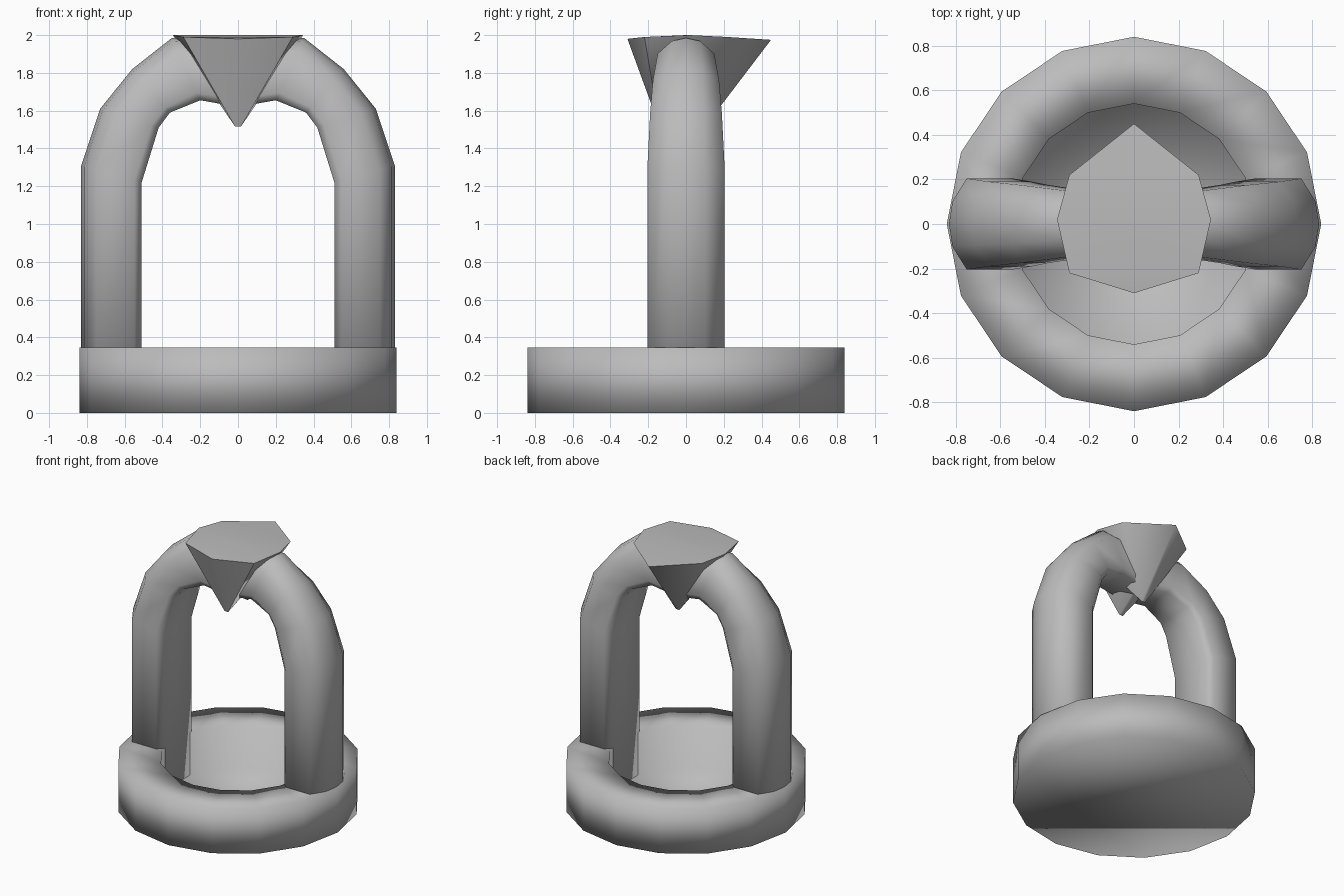
import bpy, bmesh
from math import cos, sin, pi, radians

old = bpy.data.objects.get("Cube")
if old:
    bpy.data.objects.remove(old, do_unlink=True)

grey = bpy.data.materials.new("plain_grey")
grey.use_nodes = True
colour = (0.5, 0.5, 0.5, 1)
grey.diffuse_color = colour
grey.node_tree.nodes["Principled BSDF"].inputs["Base Color"].default_value = colour


def finish(name, bm, angle=None):
    """Turn a bmesh into a smooth shaded grey object."""
    bmesh.ops.recalc_face_normals(bm, faces=bm.faces)
    mesh = bpy.data.meshes.new(name)
    bm.to_mesh(mesh)
    bm.free()
    mesh.materials.append(grey)
    obj = bpy.data.objects.new(name, mesh)
    bpy.context.collection.objects.link(obj)
    bpy.ops.object.select_all(action='DESELECT')
    obj.select_set(True)
    bpy.context.view_layer.objects.active = obj
    if angle:
        bpy.ops.object.shade_smooth_by_angle(angle=radians(angle))
    else:
        bpy.ops.object.shade_smooth()


def loft(bm, rings):
    """Skin a list of closed rings and cap both ends."""
    loops = [[bm.verts.new(p) for p in ring] for ring in rings]
    n = len(loops[0])
    for a, b in zip(loops, loops[1:]):
        for i in range(n):
            j = (i + 1) % n
            bm.faces.new((a[i], a[j], b[j], b[i]))
    bm.faces.new(loops[0])
    bm.faces.new(loops[-1])


# Round base dish: outer wall, flat rim, inner wall and floor
SIDES = 16
profile = [(0.84, 0), (0.84, 0.345), (0.54, 0.345), (0.54, 0.02)]
bm = bmesh.new()
loft(bm, [[(r * cos(2 * pi * i / SIDES), r * sin(2 * pi * i / SIDES), z)
           for i in range(SIDES)] for r, z in profile])
finish("base_dish", bm)

# Arch: each station has an outer point, an inner point and a half width
stations = [((0.83, 0.02), (0.51, 0.02), 0.205),
            ((0.83, 1.31), (0.51, 1.22), 0.205),
            ((0.73, 1.61), (0.42, 1.51), 0.19),
            ((0.56, 1.82), (0.36, 1.59), 0.175),
            ((0.35, 1.985), (0.2, 1.655), 0.15),
            ((0, 1.97), (0, 1.62), 0.14)]
# Section: fraction from outer to inner, fraction of half width
half = [(0.05, 0.5), (0.25, 1), (0.88, 1), (1, 0.82)]
section = [(0, 0)] + half + [(t, -w) for t, w in reversed(half)]


def station_ring(outer, inner, width, side):
    return [(side * (outer[0] + t * (inner[0] - outer[0])), w * width,
             outer[1] + t * (inner[1] - outer[1])) for t, w in section]


rings = [station_ring(*s, 1) for s in stations]
rings += [station_ring(*s, -1) for s in reversed(stations[:-1])]
bm = bmesh.new()
loft(bm, rings)
finish("arch", bm)

# Crown: a many-sided plate drawn down to a front and a back spike
right_side = [(0.29, 0.22, 1.99), (0.345, 0.02, 2), (0.29, -0.22, 1.99)]
plate = [(0, 0.45, 1.975), (0, -0.31, 1.98), (0, 0, 2)]
for x, y, z in right_side:
    plate += [(x, y, z), (-x, y, z)]
for name, tip_y in (("front_spike", -0.14), ("back_spike", 0.1)):
    bm = bmesh.new()
    for p in plate + [(0.015, tip_y, 1.515), (-0.015, tip_y, 1.515)]:
        bm.verts.new(p)
    bmesh.ops.convex_hull(bm, input=bm.verts)
    finish(name, bm, 35)
